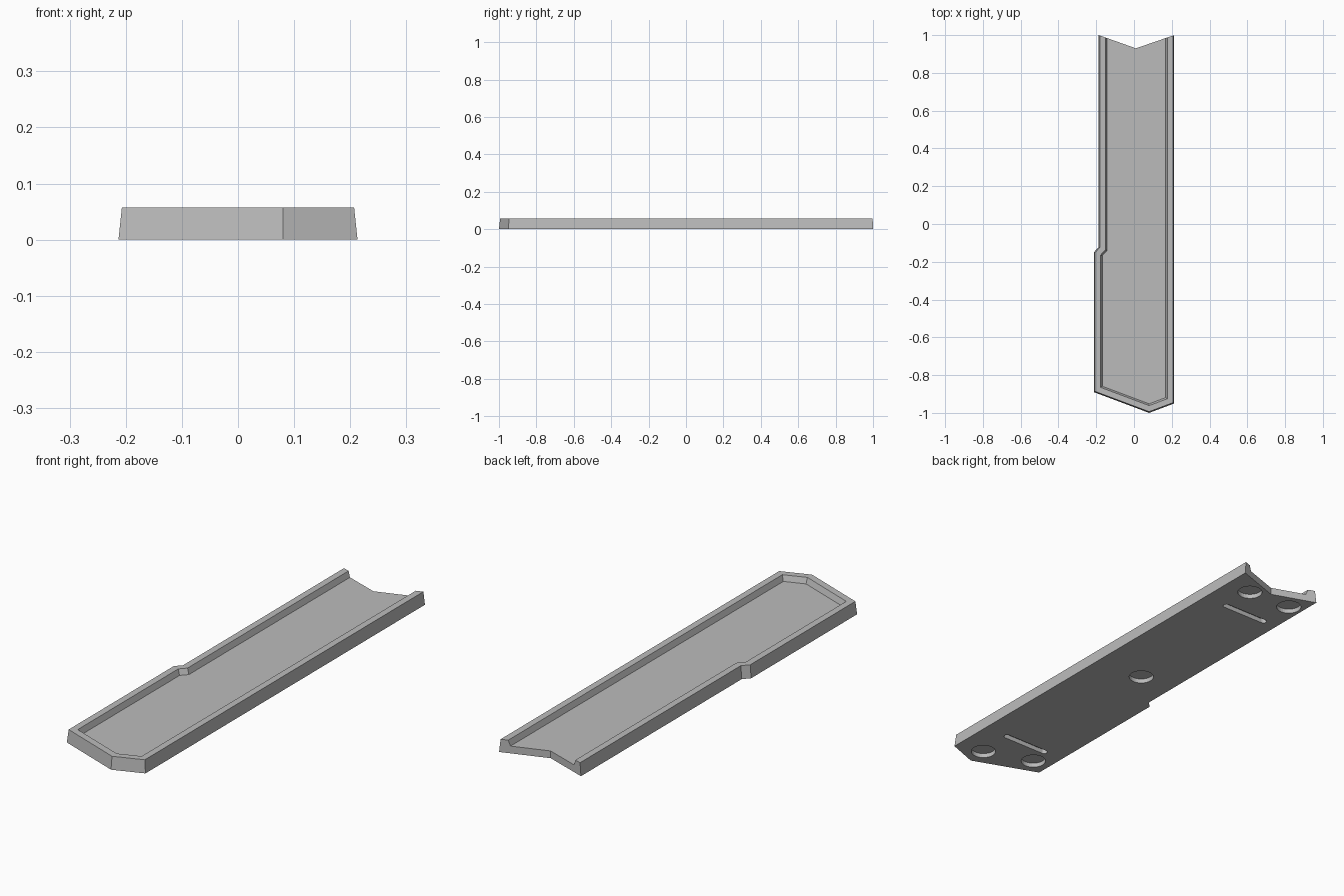
import bpy, bmesh, math
from mathutils import Vector

if "Cube" in bpy.data.objects:
    bpy.data.objects.remove(bpy.data.objects["Cube"])

grey = bpy.data.materials.new("light_grey")
grey.diffuse_color = (0.5, 0.5, 0.5, 1)
grey.use_nodes = True
grey.node_tree.nodes["Principled BSDF"].inputs["Base Color"].default_value = grey.diffuse_color

# Footprint, counter-clockwise; edges 3 and 4 form the notched open end
OUTLINE = [Vector(p) for p in [(-0.213, -0.89), (0.08, -1.0), (0.213, -0.95), (0.213, 1.0),
                               (0.01, 0.93), (-0.187, 1.0), (-0.187, -0.122), (-0.213, -0.15)]]
OPEN = (3, 4)
N = len(OUTLINE)


def inset(dist):
    """Move every edge inward except the open end; return mitred corners."""
    lines = []
    for i in range(N):
        p, q = OUTLINE[i], OUTLINE[(i + 1) % N]
        d = (q - p).normalized()
        lines.append((p + Vector((-d.y, d.x)) * (0 if i in OPEN else dist), d))
    corners = []
    for i in range(N):
        (p, d), (q, e) = lines[i - 1], lines[i]
        cross = d.x * e.y - d.y * e.x
        t = ((q.x - p.x) * e.y - (q.y - p.y) * e.x) / cross
        corners.append(p + d * t)
    return corners


def make_object(name, bm):
    bmesh.ops.recalc_face_normals(bm, faces=bm.faces)
    mesh = bpy.data.meshes.new(name)
    bm.to_mesh(mesh)
    bm.free()
    mesh.materials.append(grey)
    ob = bpy.data.objects.new(name, mesh)
    bpy.context.collection.objects.link(ob)
    return ob


# Tray: tapered outer wall, flat rim, sloped inner wall and floor
bm = bmesh.new()
rings = []
for dist, z in [(0, 0), (0.006, 0.057), (0.036, 0.057), (0.045, 0.032)]:
    rings.append([bm.verts.new((c.x, c.y, z)) for c in inset(dist)])
base, top, rim, floor = rings
bm.faces.new(base[::-1])
bm.faces.new(floor)
for i in range(N):
    j = (i + 1) % N
    if i not in OPEN:
        for a, b in zip(rings, rings[1:]):
            bm.faces.new((a[i], a[j], b[j], b[i]))
# The rings meet the notch point at different heights; only base and floor are used
bm.faces.new((base[3], base[4], floor[4], floor[3], rim[3], top[3]))
bm.faces.new((base[4], base[5], top[5], rim[5], floor[5], floor[4]))
bmesh.ops.delete(bm, geom=[v for v in bm.verts if not v.link_faces], context='VERTS')
tray = make_object("tray", bm)

# Underside recesses: round pockets and rounded slots
DEPTH = 0.02


def pocket(bm, x0, x1, y, r, steps=16):
    """Prism with rounded ends running from x0 to x1."""
    loop = []
    for cx, start in ((x1, -math.pi / 2), (x0, math.pi / 2)):
        for k in range(steps + (1 if x0 != x1 else 0)):
            a = start + math.pi * k / steps
            loop.append((cx + r * math.cos(a), y + r * math.sin(a)))
    low = [bm.verts.new((x, y, -0.02)) for x, y in loop]
    high = [bm.verts.new((x, y, DEPTH)) for x, y in loop]
    bm.faces.new(low[::-1])
    bm.faces.new(high)
    for i in range(len(loop)):
        j = (i + 1) % len(loop)
        bm.faces.new((low[i], low[j], high[j], high[i]))


bm = bmesh.new()
for x, y in [(0.088, -0.905), (-0.13, -0.83), (-0.02, 0.025), (0.09, 0.885), (-0.12, 0.895)]:
    pocket(bm, x, x, y, 0.0525)
for y in (-0.74, 0.73):
    pocket(bm, -0.115, 0.093, y, 0.014, 8)
cutter = make_object("recess_cutter", bm)
cutter.hide_render = True
cutter.hide_viewport = True

cut = tray.modifiers.new("recesses", 'BOOLEAN')
cut.object = cutter
cut.operation = 'DIFFERENCE'
cut.solver = 'EXACT'
